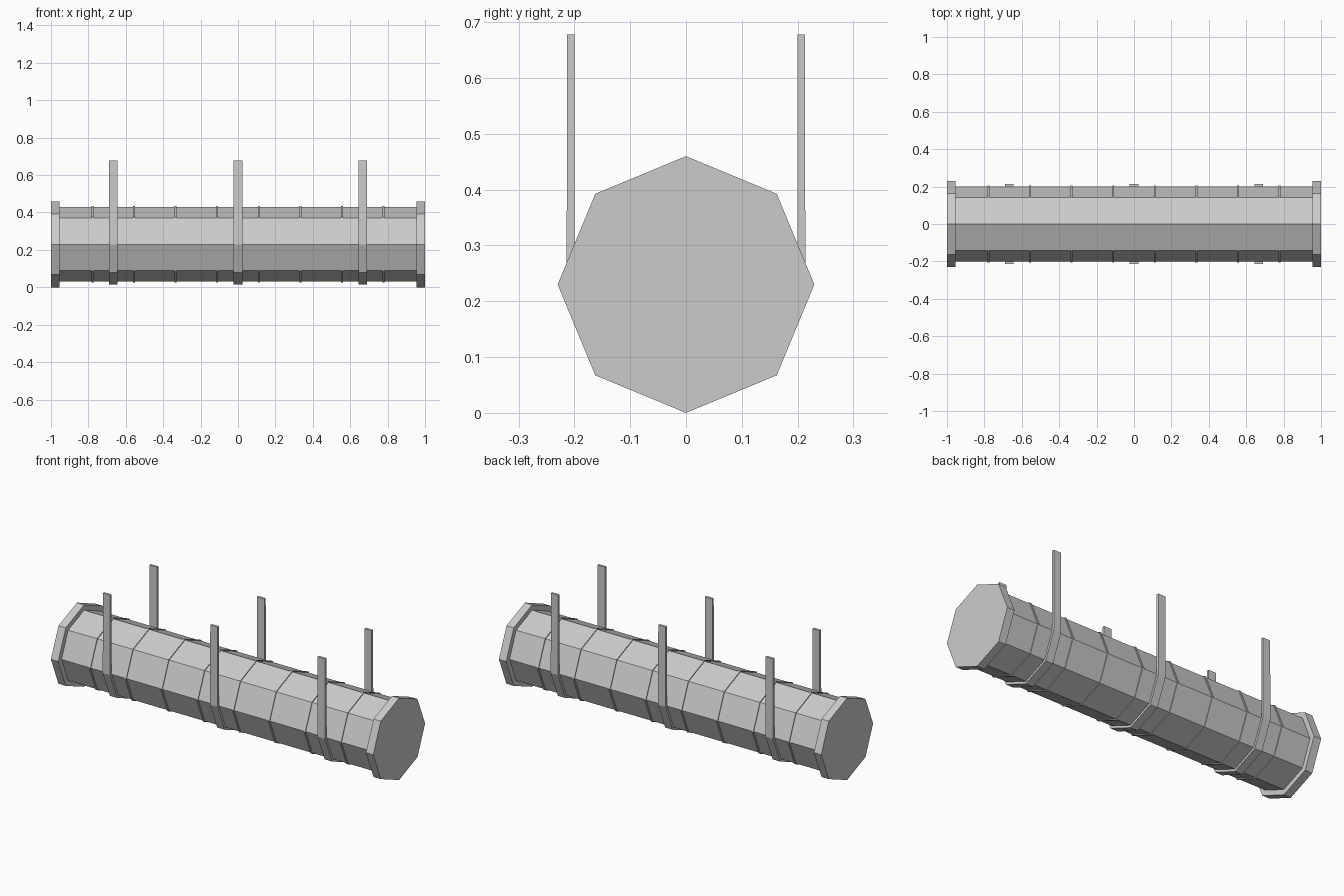
import bpy, bmesh, math

if "Cube" in bpy.data.objects:
    bpy.data.objects.remove(bpy.data.objects["Cube"])

CZ = 0.23  # height of the pipe axis


def prism(name, profile, x0, x1):
    """Extrude a (y, z) outline along x."""
    bm = bmesh.new()
    face = bm.faces.new([bm.verts.new((x0, y, z)) for y, z in profile])
    ext = bmesh.ops.extrude_face_region(bm, geom=[face])
    moved = [v for v in ext["geom"] if isinstance(v, bmesh.types.BMVert)]
    bmesh.ops.translate(bm, verts=moved, vec=(x1 - x0, 0, 0))
    bmesh.ops.recalc_face_normals(bm, faces=bm.faces)
    mesh = bpy.data.meshes.new(name)
    bm.to_mesh(mesh)
    bm.free()
    obj = bpy.data.objects.new(name, mesh)
    bpy.context.collection.objects.link(obj)
    return obj


def arc(radius, indices):
    """Octagon corners, index 0 pointing to +y."""
    return [(radius * math.cos(i * math.pi / 4), CZ + radius * math.sin(i * math.pi / 4))
            for i in indices]


# Main duct
prism("duct", arc(0.2, range(8)), -0.98, 0.98)

# End flanges
for side, x in (("left", -1.0), ("right", 0.955)):
    prism("flange_" + side, arc(0.23, range(8)), x, x + 0.045)

# Thin seam rings
for i in range(8):
    x = (i - 3.5) * 2 / 9
    prism(f"seam_ring_{i + 1}", arc(0.205, range(8)), x - 0.005, x + 0.005)

# U-shaped hanger straps: lower half octagon with two uprights
TOP = 0.678
outer = [(-0.213, TOP)] + arc(0.214, range(4, 9)) + [(0.213, TOP)]
inner = [(0.2, TOP)] + arc(0.2, range(8, 3, -1)) + [(-0.2, TOP)]
for i, x in enumerate((-2 / 3, 0, 2 / 3)):
    prism(f"hanger_strap_{i + 1}", outer + inner, x - 0.023, x + 0.023)
